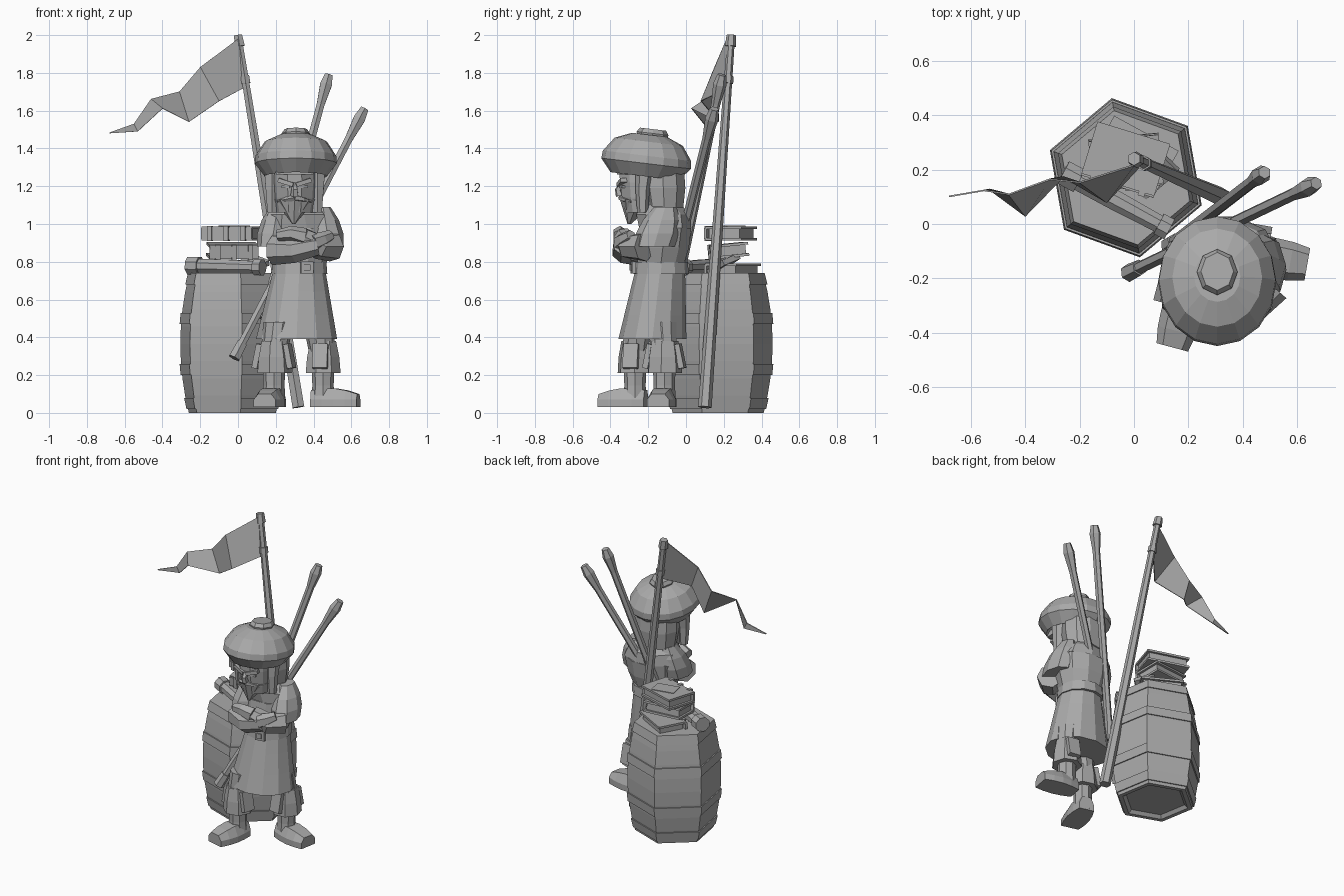
import bpy, bmesh, math
from mathutils import Vector, Matrix, Euler

cube = bpy.data.objects.get("Cube")
if cube:
    bpy.data.objects.remove(cube)

GREY = (0.4, 0.4, 0.4, 1)
mat = bpy.data.materials.new("plain grey")
mat.use_nodes = True
mat.diffuse_color = GREY
mat.node_tree.nodes["Principled BSDF"].inputs["Base Color"].default_value = GREY


def finish(name, bm):
    bmesh.ops.recalc_face_normals(bm, faces=bm.faces)
    mesh = bpy.data.meshes.new(name)
    bm.to_mesh(mesh)
    bm.free()
    mesh.materials.append(mat)
    part = bpy.data.objects.new(name, mesh)
    bpy.context.collection.objects.link(part)
    return part


def skin(name, rings, closed=True):
    """Bridge a list of rings; closed ones also get end caps."""
    bm = bmesh.new()
    rows = [[bm.verts.new(point) for point in ring] for ring in rings]
    count = len(rows[0])
    for lower, upper in zip(rows, rows[1:]):
        for i in range(count if closed else count - 1):
            j = (i + 1) % count
            bm.faces.new((lower[i], lower[j], upper[j], upper[i]))
    if closed:
        bm.faces.new(rows[0])
        bm.faces.new(rows[-1])
    return finish(name, bm)


def oval(center, radii, sides, phase=0.0):
    angles = [phase + math.tau * i / sides for i in range(sides)]
    return [Vector(center) + Vector((radii[0] * math.cos(a), radii[1] * math.sin(a), 0)) for a in angles]


def taper(name, low, high, low_radii, high_radii, belly=0.0, steps=1, sides=10, phase=0.0):
    """Upright body whose radii blend from bottom to top, swollen by belly."""
    low, high = Vector(low), Vector(high)
    start, end = Vector(low_radii), Vector(high_radii)
    rings = []
    for i in range(steps + 1):
        t = i / steps
        swell = belly * math.sin(math.pi * t)
        radii = start.lerp(end, t) + Vector((swell, swell))
        rings.append(oval(low.lerp(high, t), radii, sides, phase))
    return skin(name, rings)


def tube(name, path, start, end, sides=6):
    """Limb along a path; its radius blends from start to end."""
    points = [Vector(p) for p in path]
    last = len(points) - 1
    whole = points[last] - points[0]
    up = Vector((0, 1, 0)) if abs(whole.normalized().z) > 0.7 else Vector((0, 0, 1))
    rings = []
    for i, point in enumerate(points):
        along = (points[min(i + 1, last)] - points[max(i - 1, 0)]).normalized()
        across = along.cross(up).normalized()
        turn = Matrix((across, across.cross(along), along)).transposed()
        radius = start + (end - start) * i / last
        rings.append([point + turn @ p for p in oval((0, 0, 0), (radius, radius), sides, math.pi / sides)])
    return skin(name, rings)


def box(name, location, size, rotation=(0, 0, 0)):
    bm = bmesh.new()
    place = Matrix.LocRotScale(Vector(location), Euler(rotation), Vector(size))
    bmesh.ops.create_cube(bm, size=1, matrix=place)
    return finish(name, bm)


# Barrel: six bulging sides, hoops, recessed lid and base
barrel_center = Vector((-0.03, 0.17, 0))
barrel_turn = math.radians(40)
barrel_top = 0.73


def barrel_ring(z, extra=0.0):
    radius = 0.293 - 0.36 * (z - barrel_top / 2) ** 2 + extra
    return oval(barrel_center + Vector((0, 0, z)), (radius, radius), 6, barrel_turn)


levels = [barrel_top * i / 8 for i in range(9)]
base = [barrel_ring(0.03, -0.07), barrel_ring(0, -0.03)]
lid = [barrel_ring(barrel_top, -0.03), barrel_ring(barrel_top - 0.03, -0.04)]
skin("barrel", base + [barrel_ring(z) for z in levels] + lid)
for z in (0.05, 0.23, 0.5, 0.71):
    low, high = z - 0.03, z + 0.03
    skin("barrel_hoop", [barrel_ring(low), barrel_ring(low, 0.008), barrel_ring(high, 0.008), barrel_ring(high)])


# Straight round pieces between two points, placed by fraction
def rod(name, start, end, pieces, sides=6):
    start, end = Vector(start), Vector(end)
    for part, begin, stop, radius, tip in pieces:
        tube(f"{name}_{part}", (start.lerp(end, begin), start.lerp(end, stop)), radius, tip, sides)


rod("spyglass", (-0.26, 0.19, 0.78), (0.13, -0.02, 0.77), (
    ("front_ring", 0, 0.15, 0.05, 0.05),
    ("tube", 0.1, 0.5, 0.04, 0.04),
    ("eyepiece", 0.5, 0.9, 0.04, 0.035),
    ("end_ring", 0.9, 1, 0.045, 0.045)), 8)
rod("flag", (0.32, 0.1, 0.03), (0, 0.24, 2), (
    ("pole", 0, 1, 0.036, 0.02),
    ("pole_cap", 0.97, 1, 0.03, 0.025),
    ("pole_ring", 0.87, 0.89, 0.028, 0.028)))

# Two staffs slung on the back, with swollen ends
staff_pieces = (
    ("shaft", 0, 0.9, 0.024, 0.024),
    ("butt", 0, 0.06, 0.034, 0.03),
    ("neck", 0.88, 0.96, 0.024, 0.036),
    ("tip", 0.96, 1, 0.036, 0.024))
rod("low_staff", (-0.02, -0.18, 0.29), (0.67, 0.15, 1.61), staff_pieces)
rod("high_staff", (0.13, -0.08, 0.5), (0.48, 0.19, 1.79), staff_pieces)


# Pennant: the cloth folds back and forth, then meets in a point
def fold(points, depth):
    tail = len(points) - 1
    return [(x, 0.22 + 0.17 * x - depth * (i % 2) * (i < tail), z) for i, (x, z) in enumerate(points)]


upper_edge = [(0, 1.98), (-0.2, 1.83), (-0.31, 1.7), (-0.46, 1.66), (-0.55, 1.53), (-0.68, 1.485)]
lower_edge = [(0.03, 1.72), (-0.1, 1.65), (-0.26, 1.54), (-0.4, 1.61), (-0.53, 1.49), (-0.68, 1.48)]
pennant = skin("pennant", [fold(upper_edge, 0.03), fold(lower_edge, 0.12)], closed=False)
pennant.modifiers.new("thickness", "SOLIDIFY").thickness = 0.006


# Books: two covers, pages, spine and spine ribs
def book(name, location, size, rotation):
    width, depth, height = size
    turn = Euler(rotation).to_matrix()

    def piece(part, offset, dimensions):
        box(f"{name}_{part}", Vector(location) + turn @ Vector(offset), dimensions, rotation)

    for side in (-1, 1):
        piece("cover", (0, 0, side * height / 2), (width, depth, 0.014))
    piece("pages", (0, 0, 0), (width - 0.03, depth - 0.03, height))
    piece("spine", (0, -depth / 2, 0), (width, 0.014, height))
    for side in (-1, 0, 1):
        piece("rib", (side * width / 3, -depth / 2, 0), (0.025, 0.03, height + 0.02))


book("bottom_book", (0, 0.25, 0.75), (0.27, 0.19, 0.07), (0, 0, -0.5))
book("middle_book", (-0.03, 0.23, 0.86), (0.26, 0.18, 0.06), (0.1, 0, 0.1))
book("top_book", (-0.03, 0.24, 0.95), (0.28, 0.2, 0.06), (0, 0, -0.3))
box("loose_page", (-0.02, 0.25, 0.988), (0.15, 0.1, 0.006), (0, 0, 0.2))
box("leaning_book", (0.06, 0.19, 0.78), (0.17, 0.13, 0.03), (0.3, -0.4, 0.7))

# Hat: a round cap over a hollow, drooping brim, tilted back
hat_place = Matrix.LocRotScale(Vector((0.306, -0.21, 1.33)), Euler((-0.12, 0, 0)), None)
hat_rings = [oval((0, 0, -0.03), (0.13, 0.15), 16)]
for degrees in (-45, -5, 12, 45, 72):
    angle = math.radians(degrees)
    reach = 0.218 * math.cos(angle) ** 0.8
    height = 0.15 if angle > 0 else 0.11
    hat_rings.append(oval((0, 0, height * math.sin(angle)), (reach, reach * 1.1), 16))
hat = skin("hat", hat_rings)
button = taper("hat_button", (0, 0.015, 0.13), (0, 0.015, 0.175), (0.07, 0.08), (0.06, 0.07), 0.01, 2, 8)
for part in (hat, button):
    part.matrix_world = hat_place

# Head, hair and face
taper("head", (0.3, -0.22, 1.06), (0.3, -0.21, 1.3), (0.1, 0.105), (0.12, 0.15), 0.01, 3)
taper("hair", (0.305, -0.115, 1.08), (0.305, -0.125, 1.3), (0.135, 0.105), (0.145, 0.12), 0.01, 2)
box("headband", (0.3, -0.335, 1.28), (0.2, 0.06, 0.035))
tube("nose", ((0.3, -0.33, 1.23), (0.3, -0.36, 1.18), (0.3, -0.35, 1.15)), 0.012, 0.023, 5)
taper("beard", (0.295, -0.3, 1), (0.3, -0.25, 1.13), (0.008, 0.01), (0.11, 0.1), 0, 3, 8)
for side in (-1, 1):
    across = 0.3 + side * 0.12
    tube("side_hair", ((across, -0.22, 1.29), (across, -0.23, 1.18), (across, -0.23, 1.06)), 0.048, 0.028, 6)
    eye_x = 0.3 + side * 0.045
    box("brow", (eye_x, -0.34, 1.22), (0.085, 0.035, 0.022), (0, side * -0.3, side * 0.25))
    box("eye", (eye_x, -0.335, 1.198), (0.045, 0.02, 0.014), (0, 0, side * 0.3))
    tube("moustache", ((0.3, -0.34, 1.14), (eye_x, -0.33, 1.13), (0.3 + side * 0.09, -0.29, 1.12)), 0.02, 0.006, 5)

# Torso, collar, skirt and belt
waist, chest, neck = (0.325, -0.135, 0.77), (0.33, -0.11, 0.98), (0.31, -0.13, 1.12)
hem = (0.31, -0.178, 0.39)
taper("torso", waist, chest, (0.135, 0.125), (0.19, 0.145), 0.01, 2)
taper("collar", chest, neck, (0.2, 0.14), (0.09, 0.09), 0.03, 2, 9)
taper("skirt", hem, waist, (0.215, 0.18), (0.135, 0.13), 0, 3, 12)
taper("belt", (0.325, -0.132, 0.735), (0.325, -0.13, 0.8), (0.148, 0.146), (0.143, 0.14), sides=12)
buckle_spot = Vector((0.365, -0.28, 0.77))
for part, size, out in (("buckle", 0.065, 0), ("buckle_center", 0.033, 0.008)):
    box(part, buckle_spot - Vector((0, out, 0)), (size, 0.02, size), (0, 0, 0.15))

# Crossed arms: wide sleeves, then forearms and hands
for side in (-1, 1):
    shoulder = (0.33 + side * 0.12, -0.11, 1.09)
    sleeve_end = (0.33 + side * 0.155, -0.17, 0.88)
    taper("sleeve", sleeve_end, shoulder, (0.075, 0.11), (0.04, 0.06), 0.025, 3, 8)
right_elbow, left_elbow = (0.19, -0.26, 0.86), (0.5, -0.22, 0.88)
tube("right_forearm", (right_elbow, (0.3, -0.33, 0.86), (0.42, -0.33, 0.89)), 0.08, 0.055, 7)
tube("left_forearm", (left_elbow, (0.43, -0.3, 0.88), (0.34, -0.33, 0.93)), 0.08, 0.055, 7)
tube("right_hand", ((0.4, -0.34, 0.9), (0.45, -0.32, 0.92), (0.49, -0.29, 0.94)), 0.05, 0.03)
tube("left_hand", ((0.35, -0.34, 0.93), (0.28, -0.35, 0.95), (0.21, -0.33, 0.94)), 0.05, 0.03)


# Legs: trousers, flared cuffs with flaps, boots and feet
def leg(name, x, y, heading):
    ahead = Vector((math.cos(heading), math.sin(heading), 0))
    across = Vector((-ahead.y, ahead.x, 0))
    ankle = Vector((x, y, 0.04))
    knee = Vector((x, y, 0.38))
    thigh = Vector(hem).lerp(knee, 0.8) + Vector((0, 0, 0.1))
    taper(f"{name}_trousers", (x, y, 0.3), thigh, (0.07, 0.07), (0.08, 0.08))
    taper(f"{name}_cuff", (x, y, 0.21), knee, (0.095, 0.095), (0.07, 0.075), 0.005, 2, 7, heading)
    taper(f"{name}_boot", ankle, (x, y, 0.25), (0.063, 0.063), (0.06, 0.06), -0.005, 2, 8)
    for side in (-1, 1):
        box(f"{name}_flap", Vector((x, y, 0.3)) + across * side * 0.085, (0.08, 0.03, 0.13), (side * 0.2, 0, heading))
    rings = []
    for i in range(5):
        t = i / 4
        arch = math.sin(math.pi * t)
        width = 0.05 + 0.02 * arch + 0.01 * t
        height = 0.12 + 0.02 * arch - 0.02 * t
        middle = ankle + ahead * (0.25 * t - 0.06)
        outline = ((-1, 0.03), (1, 0.03), (1, 0.07), (0.6, height), (-0.6, height), (-1, 0.07))
        rings.append([(*(middle + across * width * w).xy, z) for w, z in outline])
    skin(f"{name}_foot", rings)


leg("right", 0.19, -0.27, math.radians(-105))
leg("left", 0.45, -0.115, math.radians(-10))
